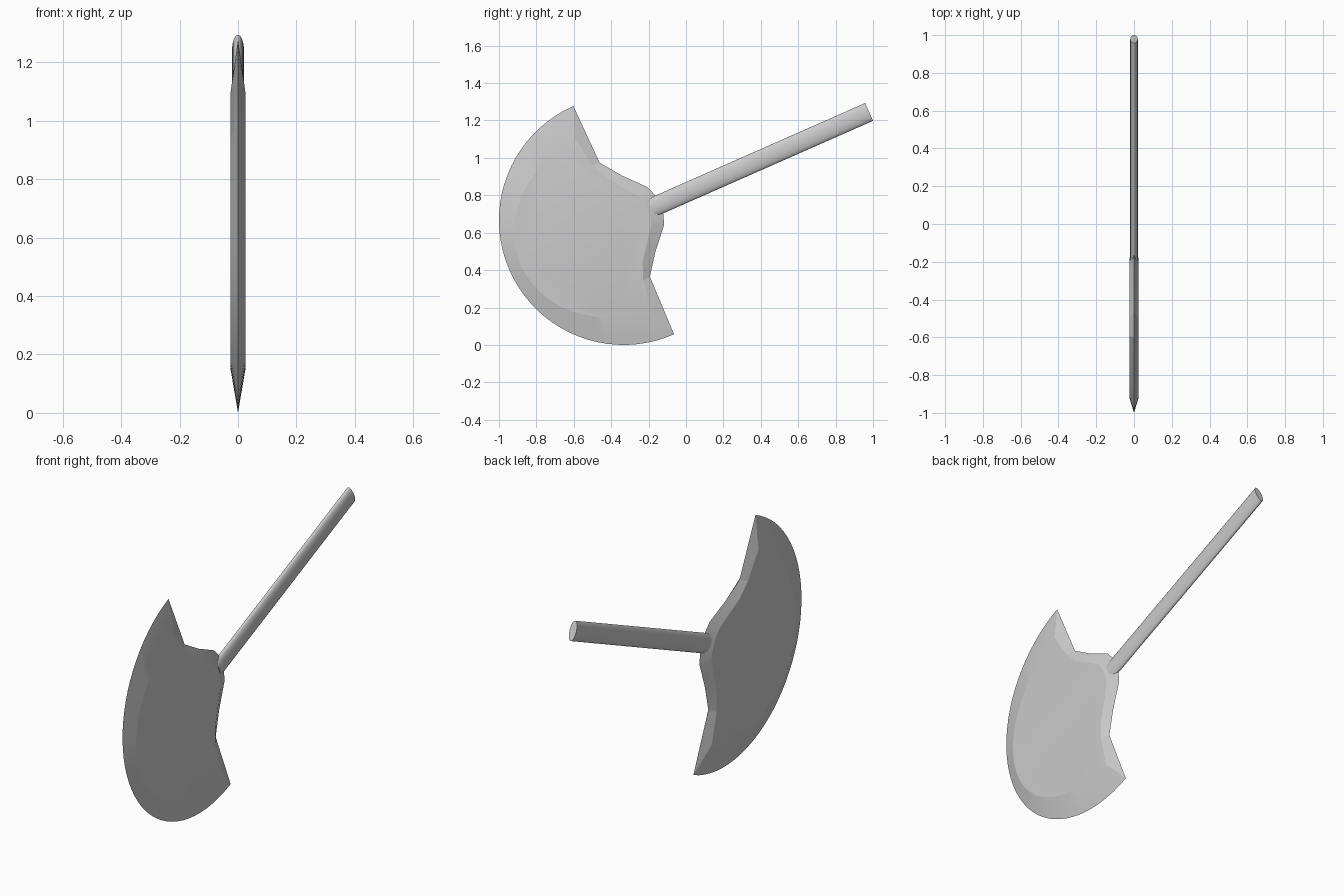
import bpy, bmesh
from math import cos, sin, radians, pi
from mathutils import Vector

if "Cube" in bpy.data.objects:
    bpy.data.objects.remove(bpy.data.objects["Cube"])

TILT = radians(23.8)               # handle slope in the y-z plane
CY, CZ, R = -0.333, 0.667, 0.667   # centre and radius of the cutting edge
THICK = 0.025                      # half thickness of the blade


def place(x, u, v):
    """u runs along the handle, v across it."""
    return Vector((x, CY + u * cos(TILT) - v * sin(TILT),
                   CZ + u * sin(TILT) + v * cos(TILT)))


def finish(name, bm, angle):
    bmesh.ops.recalc_face_normals(bm, faces=bm.faces)
    me = bpy.data.meshes.new(name)
    bm.to_mesh(me)
    bm.free()
    ob = bpy.data.objects.new(name, me)
    bpy.context.collection.objects.link(ob)
    bpy.ops.object.select_all(action='DESELECT')
    ob.select_set(True)
    bpy.context.view_layer.objects.active = ob
    bpy.ops.object.shade_smooth_by_angle(angle=radians(angle))


def outline(a, b, start, half_back, n=40):
    """Curved front from upper to lower tip, then the mirrored notched back."""
    pts = []
    for i in range(n + 1):
        t = radians(start + (360 - 2 * start) * i / n)
        pts.append((a * cos(t), b * sin(t)))
    pts += [(u, -v) for u, v in half_back]
    pts += list(reversed(half_back))
    return pts


# axe blade: sharp outer rim, bevelled to a flat cheek on each side
outer = outline(R, R, 90, [(0.006, 0.333), (0.088, 0.221), (0.188, 0.11), (0.207, 0.055)])
inner = outline(0.6, 0.503, 96, [(-0.034, 0.335), (0.002, 0.246), (0.125, 0.083), (0.138, 0.04)])
bm = bmesh.new()
rim = [bm.verts.new(place(0, u, v)) for u, v in outer]
for side in (-1, 1):
    cheek = [bm.verts.new(place(side * THICK, u, v)) for u, v in inner]
    bm.faces.new(cheek)
    for i in range(len(rim)):
        j = (i + 1) % len(rim)
        bm.faces.new((rim[i], rim[j], cheek[j], cheek[i]))
finish("axe_blade", bm, 10)

# handle: oval rod
bm = bmesh.new()
SIDES = 32
ends = []
for u in (0.16, 1.434):
    ends.append([bm.verts.new(place(0.02 * cos(2 * pi * i / SIDES), u,
                                    0.052 * sin(2 * pi * i / SIDES)))
                 for i in range(SIDES)])
    bm.faces.new(ends[-1])
for i in range(SIDES):
    j = (i + 1) % SIDES
    bm.faces.new((ends[0][i], ends[0][j], ends[1][j], ends[1][i]))
finish("handle", bm, 40)
